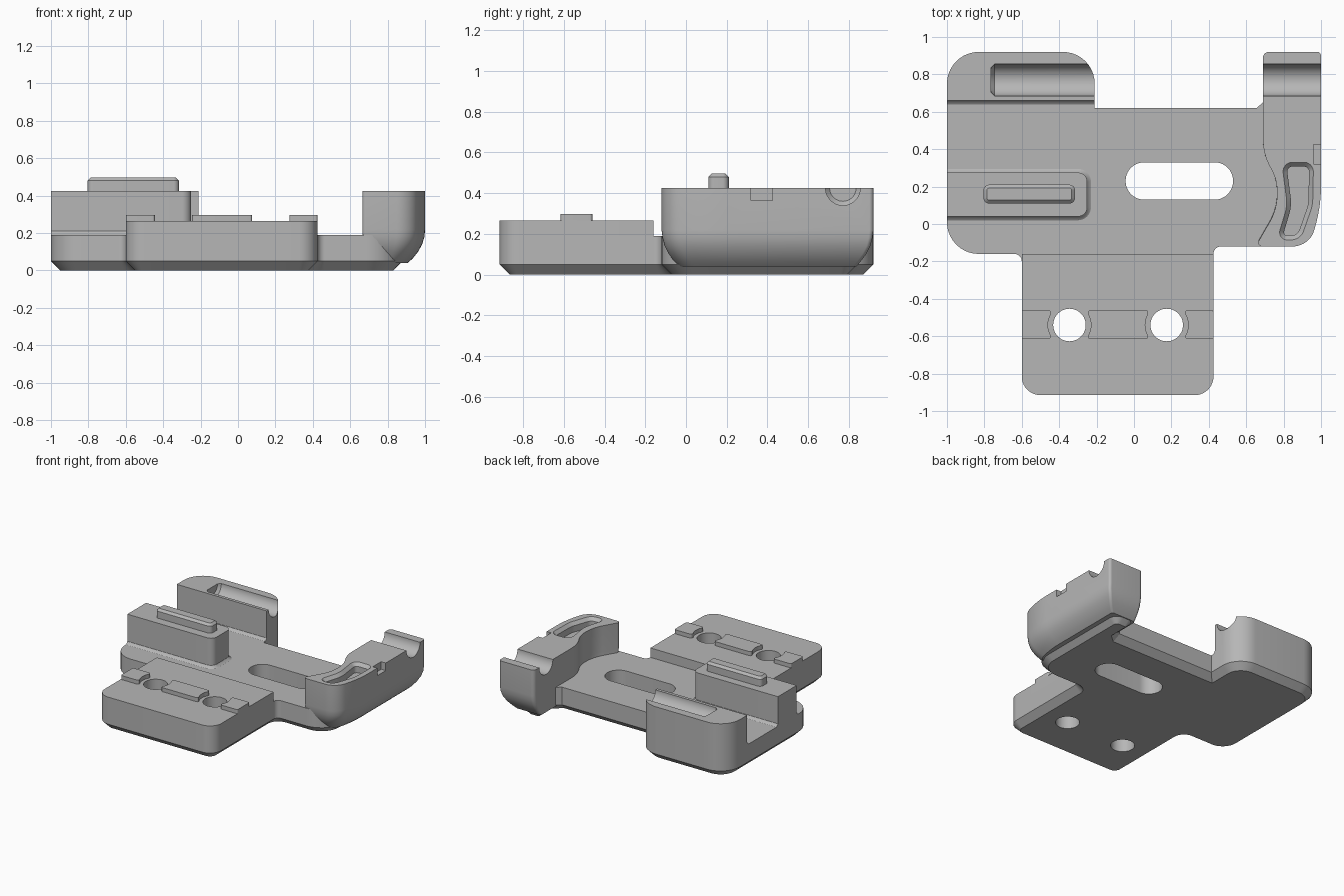
import bpy, bmesh, math
from mathutils import Vector, Matrix

if "Cube" in bpy.data.objects:
    bpy.data.objects.remove(bpy.data.objects["Cube"], do_unlink=True)

grey = bpy.data.materials.new("light grey")
grey.use_nodes = True
colour = (0.47, 0.47, 0.47, 1)
grey.diffuse_color = colour
grey.node_tree.nodes["Principled BSDF"].inputs["Base Color"].default_value = colour


def rounded(corners, steps=10):
    """Counter-clockwise outline from (x, y, radius) corners."""
    pts = []
    for i, (x, y, r) in enumerate(corners):
        p = Vector((x, y))
        if r == 0:
            pts.append(p)
            continue
        a = (Vector(corners[i - 1][:2]) - p).normalized()
        b = (Vector(corners[(i + 1) % len(corners)][:2]) - p).normalized()
        half = a.angle(b) / 2
        t = r / math.tan(half)
        c = p + (a + b).normalized() * (r / math.sin(half))
        u, v = p + a * t - c, p + b * t - c
        full = u.angle(v)
        for k in range(steps + 1):
            s = k / steps
            pts.append(c + (u * math.sin((1 - s) * full) + v * math.sin(s * full)) / math.sin(full))
    return [p for i, p in enumerate(pts) if (p - pts[i - 1]).length > 0.0005]


def rect(x0, x1, y0, y1, r=0.0):
    return rounded([(x0, y0, r), (x1, y0, r), (x1, y1, r), (x0, y1, r)])


def circle(x, y, r, n=48):
    return [Vector((x + r * math.cos(math.tau * k / n), y + r * math.sin(math.tau * k / n)))
            for k in range(n)]


def inset(pts, d):
    """Move every edge of an outline inward by d."""
    out = []
    for i, p in enumerate(pts):
        e = (p - pts[i - 1]).normalized()
        f = (pts[(i + 1) % len(pts)] - p).normalized()
        n, m = Vector((-e.y, e.x)), Vector((-f.y, f.x))
        out.append(p + (n + m) * (d / (1 + n.dot(m))))
    return out


def loft(name, layers):
    """Solid through stacked (z, outline) layers."""
    bm = bmesh.new()
    rings = [[bm.verts.new((p.x, p.y, z)) for p in pts] for z, pts in layers]
    bm.faces.new(rings[0][::-1])
    bm.faces.new(rings[-1])
    for lo, hi in zip(rings, rings[1:]):
        for i in range(len(lo)):
            bm.faces.new((lo[i - 1], lo[i], hi[i], hi[i - 1]))
    bmesh.ops.recalc_face_normals(bm, faces=bm.faces)
    mesh = bpy.data.meshes.new(name)
    bm.to_mesh(mesh)
    bm.free()
    mesh.materials.append(grey)
    ob = bpy.data.objects.new(name, mesh)
    bpy.context.collection.objects.link(ob)
    return ob


def solid(name, pts, profile):
    return loft(name, [(z, inset(pts, d)) for z, d in profile])


def select(ob):
    bpy.ops.object.select_all(action='DESELECT')
    ob.select_set(True)
    bpy.context.view_layer.objects.active = ob


def cut(ob, cutter):
    cutter.hide_render = True
    select(ob)
    mod = ob.modifiers.new("cut", 'BOOLEAN')
    mod.operation, mod.solver, mod.object = 'DIFFERENCE', 'EXACT', cutter
    bpy.ops.object.modifier_apply(modifier=mod.name)
    bpy.data.objects.remove(cutter, do_unlink=True)


def groove(x0, x1):
    """Lying round bar that cuts the half-round channels."""
    ob = loft("groove_cutter", [(x0, circle(0, 0, 0.065)), (x0 + 0.02, circle(0, 0, 0.085)),
                                (x1, circle(0, 0, 0.085))])
    ob.data.transform(Matrix.Translation((0, 0.77, 0.425)) @ Matrix.Rotation(math.pi / 2, 4, 'Y'))
    return ob


parts = []
holes = [(-0.345, -0.54), (0.175, -0.54)]
floor, top, tab_top = 0.19, 0.425, 0.265

# Base plate with chamfered underside and the long slot
base = solid("base_plate", rounded([
    (-1, -0.16, 0.17), (-0.6, -0.16, 0.04), (-0.6, -0.915, 0.1), (0.425, -0.915, 0.1),
    (0.425, -0.12, 0.04), (0.88, -0.12, 0.2), (0.88, 0.84, 0.08), (0.69, 0.84, 0.06),
    (0.69, 0.65, 0), (0.655, 0.62, 0), (-0.21, 0.62, 0), (-0.21, 0.92, 0.17), (-1, 0.92, 0.17)]),
    [(0, 0.05), (0.05, 0), (floor, 0)])
cut(base, solid("slot_cutter", rect(-0.045, 0.53, 0.13, 0.33, 0.0995), [(-0.1, 0), (0.3, 0)]))

# Raised front tab
tab = solid("front_tab", rounded([(-0.6, -0.915, 0.1), (0.425, -0.915, 0.1),
                                  (0.425, -0.16, 0), (-0.6, -0.16, 0)]),
            [(floor, 0), (tab_top, 0)])
for x, y in holes:
    for ob in (base, tab):
        cut(ob, solid("hole_cutter", circle(x, y, 0.087), [(-0.1, 0), (0.4, 0)]))
parts += [base, tab]

# Locating pads beside the holes
for name, x0, x1 in (("left_pad", 0.275, 0.425), ("middle_pad", -0.245, 0.075), ("right_pad", -0.6, -0.445)):
    pad = solid(name, rect(x0, x1, -0.615, -0.46, 0.012), [(tab_top, 0), (0.297, 0)])
    for x, y in holes:
        cut(pad, solid("pad_cutter", circle(x, y, 0.115), [(0.2, 0), (0.4, 0)]))
    parts.append(pad)

# Rear block with a half-round channel and a fillet at its foot
rear = solid("rear_block", rounded([(-1, 0.66, 0), (-0.21, 0.66, 0), (-0.21, 0.92, 0.17),
                                    (-1, 0.92, 0.17)]), [(floor, 0), (top, 0)])
cut(rear, groove(-0.765, 0))
parts.append(rear)
parts.append(loft("rear_block_fillet", [(floor, rect(-1, -0.21, 0.64, 0.68)),
                                        (floor + 0.007, rect(-1, -0.21, 0.651, 0.68)),
                                        (floor + 0.02, rect(-1, -0.21, 0.66, 0.68))]))

# Side block with its foot fillet, and the bar on top of it
outline = rounded([(-1, 0.04, 0), (-0.25, 0.04, 0.05), (-0.25, 0.275, 0.05), (-1, 0.275, 0)])
layers = [(z, inset(outline, d)) for z, d in
          ((floor, -0.02), (floor + 0.007, -0.009), (floor + 0.02, 0), (top, 0))]
for z, pts in layers:
    for p in pts:
        p.x = max(p.x, -1)
parts.append(loft("side_block", layers))
parts.append(solid("top_bar", rect(-0.805, -0.315, 0.11, 0.21, 0.03),
                   [(top, 0), (0.48, 0), (0.497, 0.018)]))

# Curved wall, rounded under its outer side
plan = rounded([(0.69, 0.92, 0.03), (0.69, 0.37, 0.3), (0.765, 0.24, 0.25), (0.765, 0.08, 0.3),
                (0.65, -0.12, 0.02), (0.94, -0.12, 0.12), (1, 0.1, 0.8), (1, 0.92, 0.02)])
layers = [(z, [Vector((0.69 + (p.x - 0.69) * sx, 0.4 + (p.y - 0.4) * sy)) for p in plan])
          for z, sx, sy in ((0.04, 0.7, 0.84), (0.065, 0.79, 0.88), (0.1, 0.88, 0.93),
                            (0.14, 0.95, 0.97), (0.18, 0.99, 0.99), (0.22, 1, 1), (top, 1, 1))]
wall = loft("curved_wall", layers)
cut(wall, groove(0.5, 1.2))
cut(wall, solid("notch_cutter", rect(0.96, 1.1, 0.32, 0.425), [(0.365, 0), (0.6, 0)]))
cut(wall, solid("pocket_cutter", rounded([
    (0.765, -0.085, 0.04), (0.89, -0.085, 0.07), (0.955, 0.1, 0.2), (0.96, 0.33, 0.05),
    (0.79, 0.33, 0.05), (0.82, 0.1, 0.2)]),
    [(0.35, 0.023), (0.4, 0.023), (top, 0), (0.5, 0)]))
parts.append(wall)

# Smooth the curved sides, keep the edges crisp
for ob in parts:
    select(ob)
    bpy.ops.object.shade_smooth_by_angle(angle=math.radians(28))
